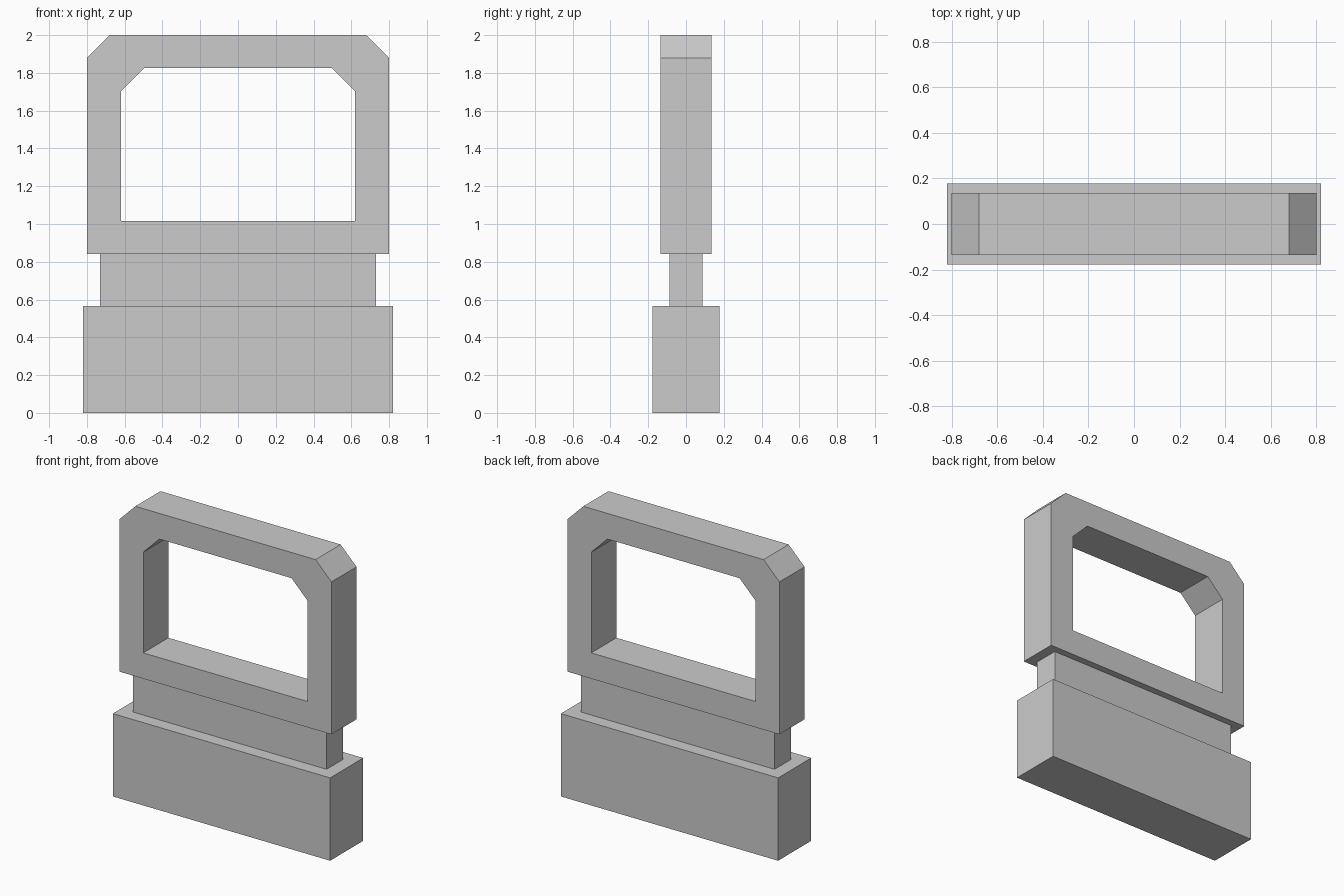
import bpy, bmesh

if "Cube" in bpy.data.objects:
    bpy.data.objects.remove(bpy.data.objects["Cube"])


def finish(name, bm):
    bmesh.ops.recalc_face_normals(bm, faces=bm.faces)
    mesh = bpy.data.meshes.new(name)
    bm.to_mesh(mesh)
    bm.free()
    obj = bpy.data.objects.new(name, mesh)
    bpy.context.collection.objects.link(obj)
    return obj


def box(name, half_x, half_y, z0, z1):
    bm = bmesh.new()
    bmesh.ops.create_cube(bm, size=1)
    for v in bm.verts:
        v.co = (v.co.x * 2 * half_x, v.co.y * 2 * half_y, z0 + (v.co.z + 0.5) * (z1 - z0))
    return finish(name, bm)


def arch(half_x, z0, z1, cut):
    """Rectangle outline with its two upper corners cut off."""
    right = [(half_x, z0), (half_x, z1 - cut), (half_x - cut, z1)]
    return right + [(-x, z) for x, z in reversed(right)]


def ring(name, outer, inner, half_y):
    bm = bmesh.new()
    loops = [[bm.verts.new((x, y, z)) for x, z in outline]
             for outline, y in ((outer, -half_y), (inner, -half_y),
                                (inner, half_y), (outer, half_y))]
    n = len(outer)
    for a, b in zip(loops, loops[1:] + loops[:1]):
        for i in range(n):
            j = (i + 1) % n
            bm.faces.new((a[i], a[j], b[j], b[i]))
    return finish(name, bm)


# Heavy base block and narrower neck
box("base", 0.82, 0.178, 0, 0.565)
box("neck", 0.73, 0.088, 0.565, 0.84)

# Open frame with cut upper corners
ring("open_frame", arch(0.80, 0.84, 2.0, 0.12), arch(0.62, 1.016, 1.825, 0.122), 0.135)
